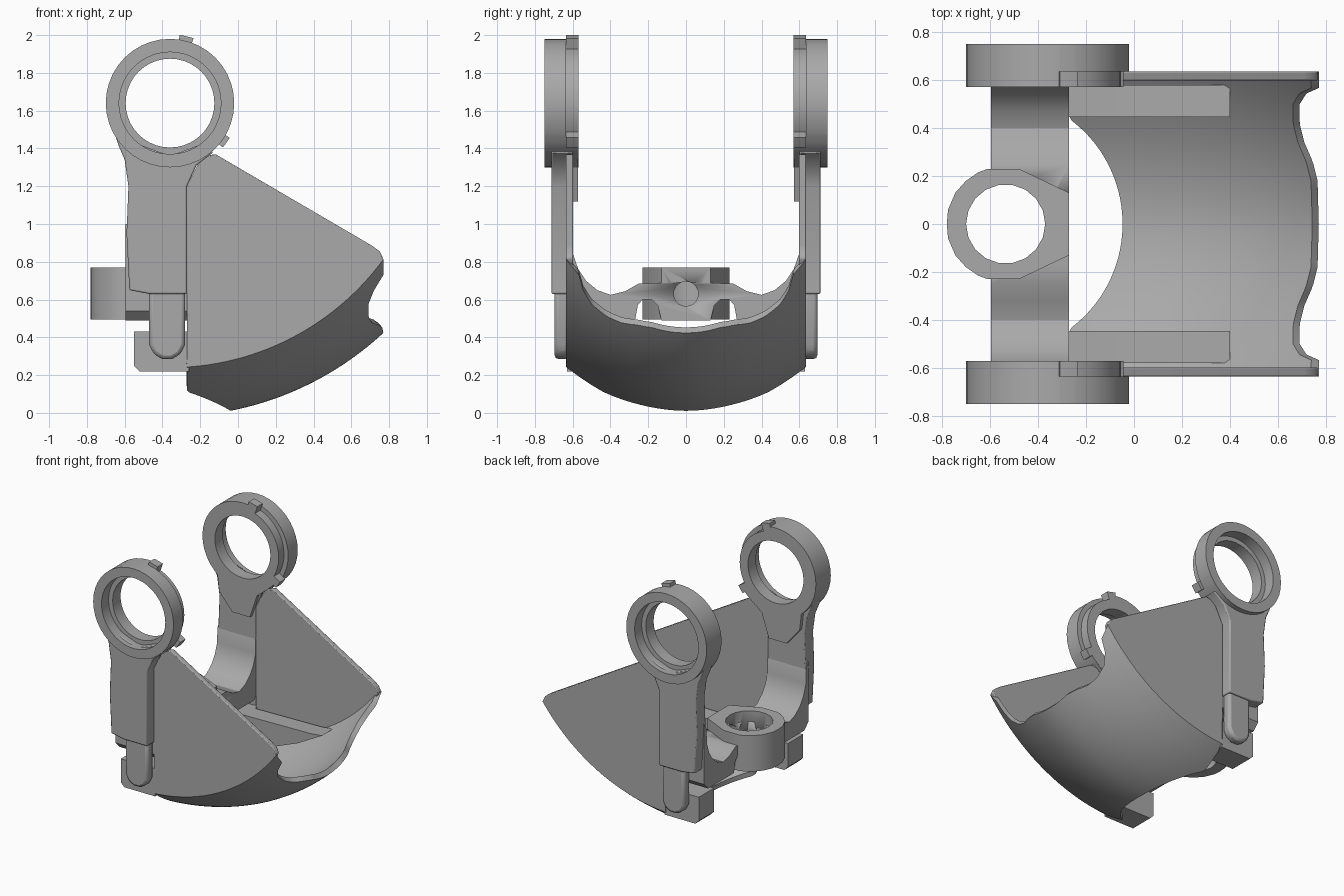
import bpy, bmesh, math
from math import sin, cos, asin, sqrt, radians

cube = bpy.data.objects.get("Cube")
if cube:
    bpy.data.objects.remove(cube, do_unlink=True)

grey = bpy.data.materials.new("plain grey")
grey.use_nodes = True
grey.diffuse_color = (0.4, 0.4, 0.4, 1)
grey.node_tree.nodes["Principled BSDF"].inputs["Base Color"].default_value = (0.4, 0.4, 0.4, 1)

AX, AZ = -0.36, 1.64      # pivot axis of the rings and of the curved shell
HALF = 0.635              # half width of the scoop


def finish(name, bm, bevel=0.0, angle=30):
    bmesh.ops.remove_doubles(bm, verts=bm.verts, dist=1e-5)
    bmesh.ops.recalc_face_normals(bm, faces=bm.faces)
    mesh = bpy.data.meshes.new(name)
    bm.to_mesh(mesh)
    bm.free()
    mesh.materials.append(grey)
    ob = bpy.data.objects.new(name, mesh)
    bpy.context.collection.objects.link(ob)
    bpy.ops.object.select_all(action='DESELECT')
    ob.select_set(True)
    bpy.context.view_layer.objects.active = ob
    bpy.ops.object.shade_smooth_by_angle(angle=radians(angle))
    if bevel:
        mod = ob.modifiers.new("soft_edges", 'BEVEL')
        mod.width, mod.segments = bevel, 2
    return ob


def slab(name, pts, axis, a, b, bevel=0.0):
    """Extrude a flat outline along one axis, from a to b."""
    bm = bmesh.new()

    def place(p, d):
        q = list(p)
        q.insert("xyz".index(axis), d)
        return bm.verts.new(q)
    lo = [place(p, a) for p in pts]
    hi = [place(p, b) for p in pts]
    bm.faces.new(lo)
    bm.faces.new(hi)
    for i in range(len(pts)):
        j = (i + 1) % len(pts)
        bm.faces.new((lo[i], lo[j], hi[j], hi[i]))
    return finish(name, bm, bevel)


def circle(cx, cy, r, n):
    return [(cx + r * cos(math.tau * i / n), cy + r * sin(math.tau * i / n)) for i in range(n)]


def mirrored(half):
    """Mirror a half outline over its first coordinate."""
    return half + [(-a, b) for a, b in reversed(half) if a > 1e-4]


def cut(ob, cutter):
    mod = ob.modifiers.new("hole", 'BOOLEAN')
    mod.operation, mod.solver, mod.object = 'DIFFERENCE', 'EXACT', cutter
    cutter.hide_render = True
    cutter.display_type = 'WIRE'
    cutter.hide_set(True)


# Curved scoop floor: swept around the pivot axis, with shaped front and rear edges
def shell_radius(y):
    return 1.66 - 0.26 * (abs(y) / HALF) ** 1.9


LIP = [(0, .77), (.18, .765), (.26, .745), (.34, .71), (.42, .69), (.5, .69), (.545, .72), (.565, .77), (.7, .77)]


def lip_x(y):
    y = abs(y)
    for (y0, x0), (y1, x1) in zip(LIP, LIP[1:]):
        if y <= y1:
            return x0 + (x1 - x0) * (y - y0) / (y1 - y0)


def rear_x(y):
    return max(-0.27, -0.576 + sqrt(max(0, 0.536 ** 2 - y * y)))


bm = bmesh.new()
ROWS, COLS = 56, 32
layers = []
for thick in (0, 0.04):
    grid = []
    for i in range(ROWS + 1):
        y = HALF * (2 * i / ROWS - 1)
        r = shell_radius(y)
        t0 = asin((rear_x(y) - AX) / r)
        t1 = asin(min(0.999, (lip_x(y) - AX) / r))
        row = []
        for j in range(COLS + 1):
            t = t0 + (t1 - t0) * j / COLS
            row.append(bm.verts.new((AX + (r - thick) * sin(t), y, AZ - (r - thick) * cos(t))))
        grid.append(row)
    for i in range(ROWS):
        for j in range(COLS):
            bm.faces.new((grid[i][j], grid[i + 1][j], grid[i + 1][j + 1], grid[i][j + 1]))
    layers.append(grid)
out, inn = layers
for i in range(ROWS):
    for j in (0, COLS):
        bm.faces.new((out[i][j], out[i + 1][j], inn[i + 1][j], inn[i][j]))
for j in range(COLS):
    for i in (0, ROWS):
        bm.faces.new((out[i][j], out[i][j + 1], inn[i][j + 1], inn[i][j]))
finish("scoop_floor", bm, angle=40)


# Pivot ring with a stepped bore, a relieved inner band and two stop tabs
def band_radius(deg):
    if 70 < deg < 82 or -40 < deg < -30:
        return 0.365
    return 0.305 if -30 <= deg <= 70 else 0.34


def pivot_ring(name, s):
    bm = bmesh.new()
    stops = [d + e for d in (-40, -30, 70, 82) for e in (-0.1, 0.1)]
    angles = sorted(set(range(-180, 180, 9)) | set(stops))
    rings = []
    for d in angles:
        R = band_radius(d)
        section = [(.57, .235), (.57, R), (.635, R), (.635, .34), (.75, .34), (.75, .27), (.665, .27), (.665, .235)]
        a = radians(d)
        rings.append([bm.verts.new((AX + r * cos(a), s * y, AZ + r * sin(a))) for y, r in section])
    for k, ring in enumerate(rings):
        nxt = rings[(k + 1) % len(rings)]
        for i in range(len(ring)):
            j = (i + 1) % len(ring)
            bm.faces.new((ring[i], ring[j], nxt[j], nxt[i]))
    finish(name, bm)


# Side outlines, x and z
plate = [(-.27, 1.2), (-.21, 1.32), (-.17, 1.36), (-.12, 1.37), (.71, .885), (.75, .855), (.767, .82)]
for k in range(15):
    t = radians(53 - k * 3.5)
    plate.append((AX + 1.402 * sin(t), AZ - 1.402 * cos(t)))
plate.append((-.27, .25))
arm = [(-.66, 1.5), (-.63, 1.41), (-.6, 1.34), (-.58, 1.2), (-.59, .95), (-.575, .65), (-.47, .63), (-.27, .63),
       (-.27, 1.2), (-.22, 1.31), (-.13, 1.38), (-.2, 1.42), (-.36, 1.36), (-.52, 1.42)]
tab = [(-.47, .66), (-.47, .36), (-.445, .31), (-.4, .285), (-.35, .285), (-.305, .31), (-.28, .36), (-.28, .66)]
rail = [(-.3, .23), (-.2, .23), (0, .26), (.2, .34), (.4, .45), (.3, .44), (-.3, .43)]
gusset = [(-.58, 1.42), (-.56, 1.25), (-.45, 1.12), (-.3, 1.12), (-.24, 1.3), (-.14, 1.38), (-.36, 1.37)]

for side, s in (("left", 1), ("right", -1)):
    # +y is the back, so sides are told apart as back and front
    end = "back" if s > 0 else "front"
    pivot_ring(end + "_pivot_ring", s)
    slab(end + "_side_plate", plate, "y", s * .598, s * HALF, .006)
    slab(end + "_arm", arm, "y", s * .6, s * .712, .008)
    slab(end + "_arm_gusset", gusset, "y", s * .572, s * .61)
    slab(end + "_arm_tab", tab, "y", s * .62, s * .695, .02)
    slab(end + "_inner_rail", rail, "y", s * .445, s * .58)
    slab(end + "_foot_block", [(-.55, .25), (-.52, .22), (-.26, .22), (-.26, .43), (-.55, .43)],
         "y", s * .445, s * .63)

# Cross bridge with filleted ends and two arched notches underneath
bridge_half = [(0, .49), (.13, .49), (.15, .57), (.18, .6), (.23, .6), (.255, .57), (.27, .49), (.58, .49),
               (.63, .54), (.63, 1.0), (.6, .95), (.598, .84), (.57, .76), (.53, .7), (.47, .65), (.4, .625),
               (.32, .645), (.25, .685), (0, .69)]
bridge = slab("cross_bridge", mirrored(bridge_half), "x", -.595, -.27)

# Clamp boss with vertical bore and a small cross hole
boss_half = [(0, -.78), (.06, -.775), (.13, -.745), (.18, -.7), (.215, -.65), (.23, -.61), (.23, -.48), (.13, -.27)]
boss = slab("bridge_boss", [(x, y) for y, x in mirrored(boss_half)], "z", .495, .77)
bore = slab("bore_cutter", circle(-.535, 0, .165, 18), "z", .3, 1)
pin = slab("pin_cutter", circle(0, .63, .065, 20), "x", -.5, -.2)
for ob in (bridge, boss):
    cut(ob, bore)
    cut(ob, pin)
